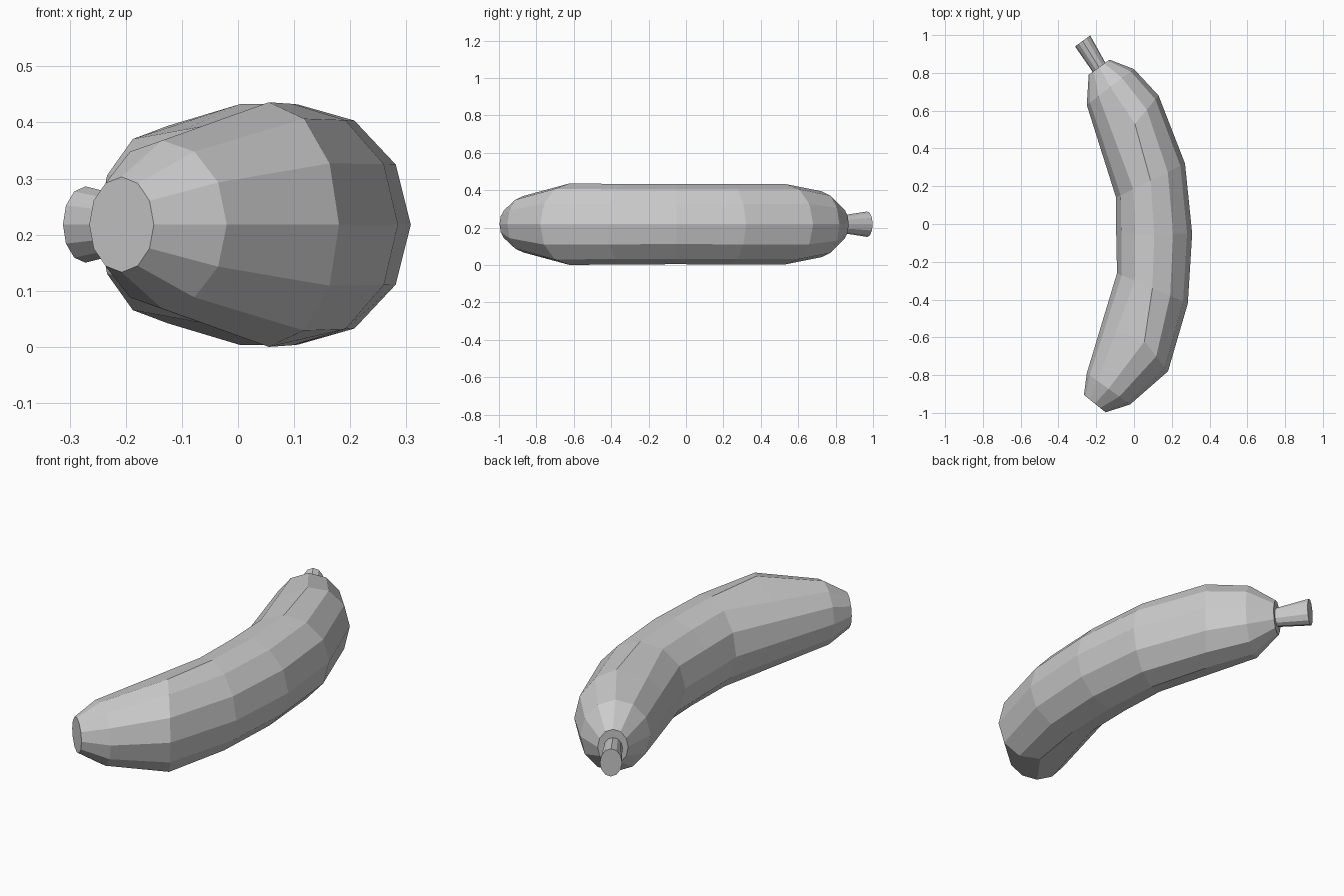
import bpy, bmesh
from math import cos, sin, pi
from mathutils import Vector

if "Cube" in bpy.data.objects:
    bpy.data.objects.remove(bpy.data.objects["Cube"])

SIDES = 12
MID_Z = 0.218


def ring(inner, outer, rz):
    """Elliptical ring spanning two plan points; vertex 0 is on the outer curve."""
    a, b = Vector((*outer, MID_Z)), Vector((*inner, MID_Z))
    c, h = (a + b) / 2, (a - b) / 2
    return [c + h * cos(2 * pi * k / SIDES) + Vector((0, 0, rz * sin(2 * pi * k / SIDES)))
            for k in range(SIDES)]


def loft(name, rings):
    bm = bmesh.new()
    rows = [[bm.verts.new(p) for p in r] for r in rings]
    for lo, hi in zip(rows, rows[1:]):
        for k in range(SIDES):
            n = (k + 1) % SIDES
            bm.faces.new((lo[k], lo[n], hi[n], hi[k]))
    bm.faces.new(rows[0])
    bm.faces.new(rows[-1])
    bmesh.ops.recalc_face_normals(bm, faces=bm.faces)
    mesh = bpy.data.meshes.new(name)
    bm.to_mesh(mesh)
    bm.free()
    bpy.context.collection.objects.link(bpy.data.objects.new(name, mesh))


# Fruit body: rings from blossom tip to neck (inner point, outer point, z radius)
body = [ring(*r) for r in (
    ((-0.265, -0.905), (-0.150, -0.997), 0.085),
    ((-0.250, -0.790), (-0.020, -0.955), 0.150),
    ((-0.070, -0.465), (0.180, -0.780), 0.218),
    ((-0.090, -0.260), (0.285, -0.420), 0.215),
    ((-0.094, -0.060), (0.308, -0.050), 0.214),
    ((-0.095, 0.140), (0.270, 0.320), 0.215),
    ((-0.120, 0.380), (0.130, 0.680), 0.215),
    ((-0.250, 0.630), (0.000, 0.820), 0.176),
    ((-0.240, 0.790), (-0.130, 0.870), 0.087),
)]
# Inner curve runs straight past the two shoulder rings
for i in (2, 6):
    for k in range(4, 9):
        body[i][k] = (body[i - 1][k] + body[i + 1][k]) / 2
loft("fruit_body", body)

# Stem, flaring slightly to its cut end
loft("stem", [
    ring((-0.213, 0.797), (-0.147, 0.845), 0.045),
    ring((-0.312, 0.940), (-0.232, 0.998), 0.068),
])
